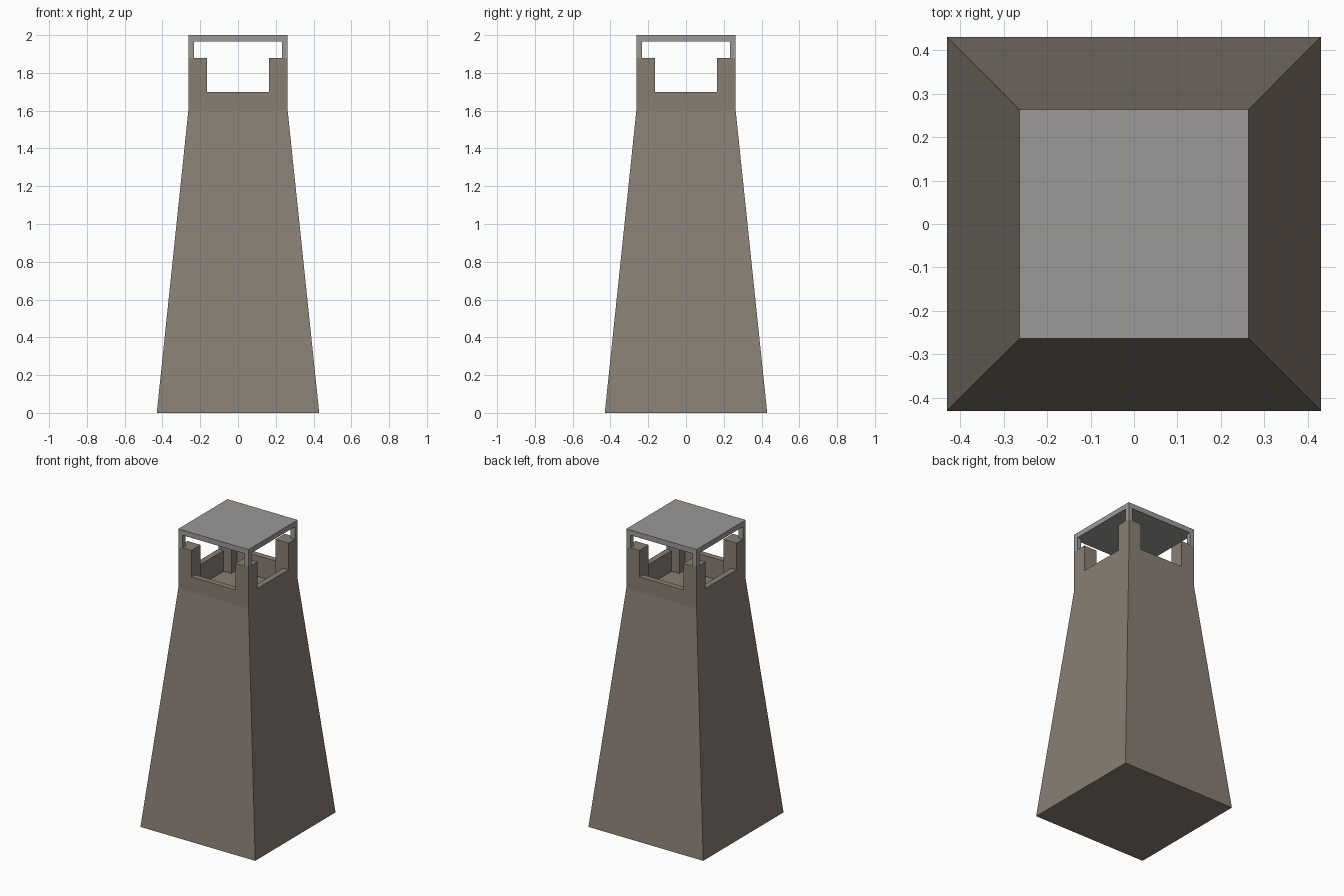
import bpy, bmesh

if "Cube" in bpy.data.objects:
    bpy.data.objects.remove(bpy.data.objects["Cube"])

BASE, TOP = 0.43, 0.263              # half widths of tower foot and head
POST, WALL = 0.165, 0.223            # inner edges of corner blocks and parapet
Z_NECK, Z_FLOOR, Z_SILL, Z_POST = 1.6, 1.56, 1.70, 1.88


def material(name, rgb):
    m = bpy.data.materials.new(name)
    m.diffuse_color = (*rgb, 1)
    m.use_nodes = True
    m.node_tree.nodes["Principled BSDF"].inputs["Base Color"].default_value = m.diffuse_color
    return m


stone = material("brown stone", (0.25, 0.213, 0.173))
metal = material("grey roof", (0.325, 0.322, 0.315))


def finish(name, bm, mat):
    bmesh.ops.remove_doubles(bm, verts=bm.verts, dist=1e-5)
    me = bpy.data.meshes.new(name)
    bm.to_mesh(me)
    bm.free()
    me.materials.append(mat)
    ob = bpy.data.objects.new(name, me)
    bpy.context.collection.objects.link(ob)


def quad(bm, *pts):
    bm.faces.new([bm.verts.new(p) for p in pts])


def box(bm, x0, x1, y0, y1, z0, z1):
    cube = bmesh.ops.create_cube(bm, size=1)["verts"]
    for v in cube:
        v.co = (x1 if v.co.x > 0 else x0,
                y1 if v.co.y > 0 else y0,
                z1 if v.co.z > 0 else z0)


# tapered tower shaft, open at the neck
bm = bmesh.new()
ring = [(-1, -1), (1, -1), (1, 1), (-1, 1)]
for k in range(4):
    (ax, ay), (bx, by) = ring[k], ring[(k + 1) % 4]
    quad(bm, (ax * BASE, ay * BASE, 0), (bx * BASE, by * BASE, 0),
         (bx * TOP, by * TOP, Z_NECK), (ax * TOP, ay * TOP, Z_NECK))
quad(bm, *[(x * BASE, y * BASE, 0) for x, y in reversed(ring)])
finish("tower_shaft", bm, stone)

# lookout: stepped parapet with tall corner blocks and sunken floor
g = [-TOP, -WALL, -POST, POST, WALL, TOP]


def height(i, j):
    if not (0 <= i < 5 and 0 <= j < 5):
        return Z_NECK
    if i != 2 and j != 2:
        return Z_POST
    return Z_SILL if i in (0, 4) or j in (0, 4) else Z_FLOOR


bm = bmesh.new()
for i in range(5):
    for j in range(5):
        h = height(i, j)
        c = [(g[i], g[j]), (g[i + 1], g[j]), (g[i + 1], g[j + 1]), (g[i], g[j + 1])]
        quad(bm, *[(x, y, h) for x, y in c])
        # drop a wall wherever the neighbouring cell is lower
        for k, (di, dj) in enumerate([(0, -1), (1, 0), (0, 1), (-1, 0)]):
            n = height(i + di, j + dj)
            if n < h:
                a, b = c[k], c[(k + 1) % 4]
                quad(bm, (*a, n), (*b, n), (*b, h), (*a, h))
finish("lookout_parapet", bm, stone)

# flat roof slab
bm = bmesh.new()
box(bm, -TOP, TOP, -TOP, TOP, 1.965, 2.0)
finish("roof_slab", bm, metal)

# four thin roof supports
bm = bmesh.new()
for sx, sy in ring:
    xs = sorted((sx * TOP, sx * 0.232))
    ys = sorted((sy * TOP, sy * 0.232))
    box(bm, *xs, *ys, Z_POST, 1.965)
finish("roof_supports", bm, metal)
